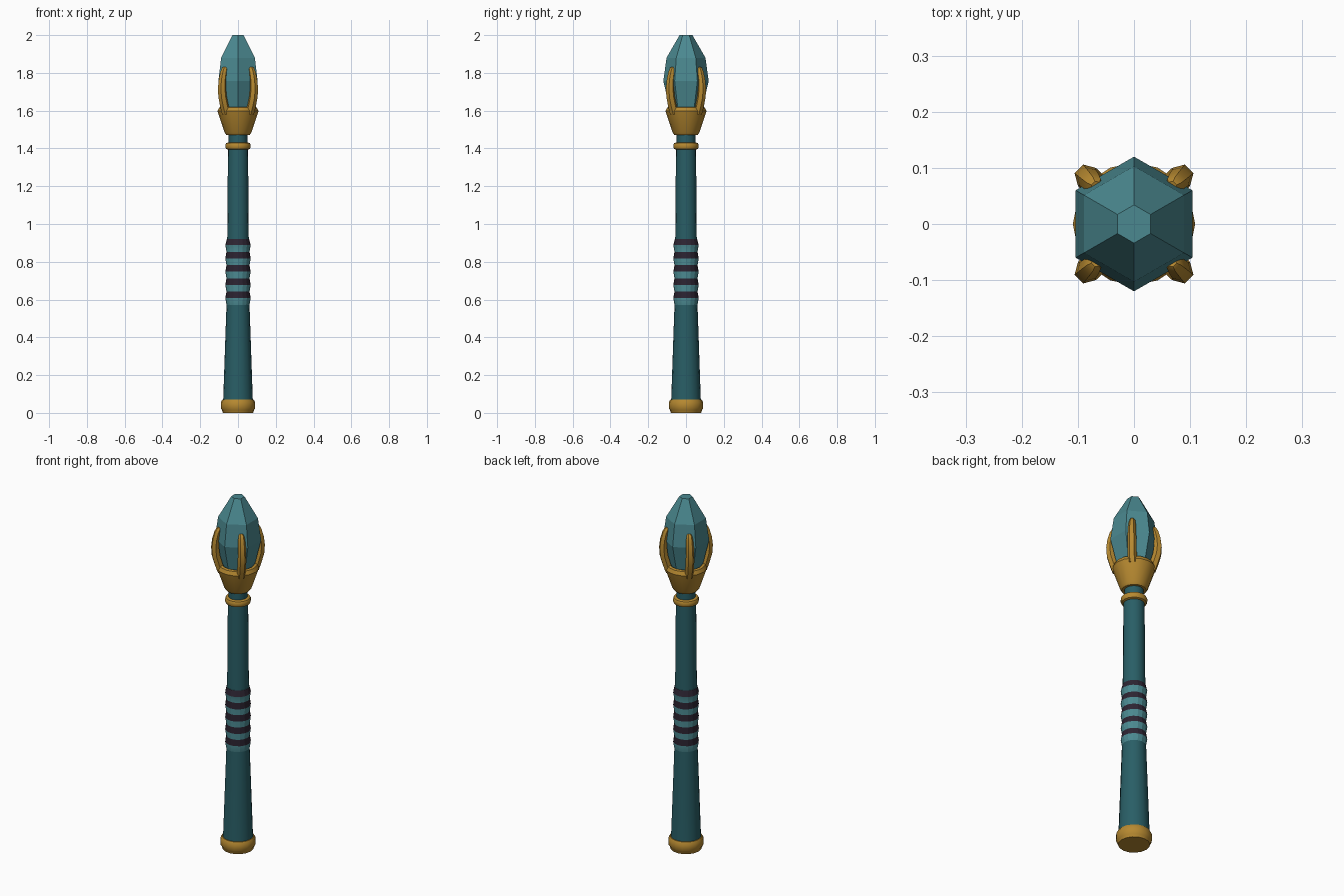
import bpy, bmesh, math
from mathutils import Vector

old = bpy.data.objects.get("Cube")
if old:
    bpy.data.objects.remove(old, do_unlink=True)


def make_material(name, rgb):
    mat = bpy.data.materials.new(name)
    mat.use_nodes = True
    mat.diffuse_color = (*rgb, 1)
    mat.node_tree.nodes["Principled BSDF"].inputs["Base Color"].default_value = (*rgb, 1)
    return mat


DARK_TEAL = make_material("dark_teal", (0.022, 0.112, 0.132))
LIGHT_TEAL = make_material("light_teal", (0.07, 0.25, 0.28))
GOLD = make_material("gold", (0.47, 0.25, 0.03))
DARK = make_material("dark_wrap", (0.026, 0.018, 0.032))


def finish(obj, angle):
    """Smooth shade an object, keeping edges above the angle sharp."""
    bpy.ops.object.select_all(action="DESELECT")
    obj.select_set(True)
    bpy.context.view_layer.objects.active = obj
    bpy.ops.object.shade_smooth_by_angle(angle=math.radians(angle))


def lathe(name, profile, mats, sides=16, smooth=35, pick=lambda seg: 0):
    """Revolve (radius, z) points round the z axis and cap both ends."""
    bm = bmesh.new()
    rings = []
    for r, z in profile:
        angles = [math.pi / 2 + math.tau * i / sides for i in range(sides)]
        rings.append([bm.verts.new((r * math.cos(a), r * math.sin(a), z)) for a in angles])
    for seg, (low, high) in enumerate(zip(rings, rings[1:])):
        for i in range(sides):
            j = (i + 1) % sides
            face = bm.faces.new((low[i], low[j], high[j], high[i]))
            face.material_index = pick(seg)
    bm.faces.new(rings[0][::-1])
    bm.faces.new(rings[-1])
    bmesh.ops.recalc_face_normals(bm, faces=bm.faces)
    mesh = bpy.data.meshes.new(name)
    bm.to_mesh(mesh)
    bm.free()
    for mat in mats:
        mesh.materials.append(mat)
    obj = bpy.data.objects.new(name, mesh)
    bpy.context.collection.objects.link(obj)
    if smooth:
        finish(obj, smooth)
    return obj


# Handle: pommel, tapered shaft and collar
lathe("pommel", [(0.08, 0), (0.085, 0.015), (0.091, 0.025), (0.091, 0.055), (0.083, 0.07)], [GOLD])
lathe("shaft", [(0.079, 0.05), (0.061, 0.57), (0.057, 0.92), (0.053, 1.41)], [DARK_TEAL])
lathe("neck", [(0.049, 1.4), (0.049, 1.5)], [DARK_TEAL])
lathe("collar", [(0.052, 1.393), (0.063, 1.398), (0.067, 1.406), (0.067, 1.42),
                 (0.063, 1.428), (0.049, 1.432)], [GOLD])

# Grip: saw-tooth ribs, teal underneath and dark on top
ribs = []
for i in range(5):
    base = 0.572 + i * 0.07
    ribs += [(0.061, base), (0.067, base + 0.036)]
ribs.append((0.059, 0.921))
lathe("grip", ribs, [LIGHT_TEAL, DARK], smooth=20, pick=lambda seg: seg % 2)

# Cup holding the crystal
lathe("cup", [(0.062, 1.472), (0.071, 1.485), (0.105, 1.585), (0.109, 1.597),
              (0.1, 1.617), (0.086, 1.62), (0.075, 1.595)], [GOLD])

# Six-sided crystal
lathe("crystal", [(0.06, 1.56), (0.088, 1.62), (0.12, 1.757), (0.103, 1.88), (0.034, 2.0)],
      [LIGHT_TEAL], sides=6, smooth=0)

# Claws: one curved prong, repeated on the diagonals
path = [(0.088, 1.585, 1.0), (0.102, 1.625, 1.0), (0.116, 1.675, 1.0), (0.12, 1.72, 0.95),
        (0.116, 1.765, 0.88), (0.107, 1.803, 0.78), (0.099, 1.822, 0.65), (0.096, 1.829, 0.4)]
curve = bpy.data.curves.new("claw_curve", "CURVE")
curve.dimensions = "3D"
curve.bevel_depth = 0.023
curve.bevel_resolution = 1
curve.use_fill_caps = True
spline = curve.splines.new("POLY")
spline.points.add(len(path) - 1)
for point, (r, z, size) in zip(spline.points, path):
    point.co = (r, 0, z, 1)
    point.radius = size
claw = bpy.data.objects.new("claw_1", curve)
bpy.context.collection.objects.link(claw)
bpy.ops.object.select_all(action="DESELECT")
claw.select_set(True)
bpy.context.view_layer.objects.active = claw
bpy.ops.object.convert(target="MESH")
claw = bpy.context.view_layer.objects.active
claw.data.materials.clear()
claw.data.materials.append(GOLD)
finish(claw, 30)
for i in range(4):
    prong = claw if i == 0 else claw.copy()
    prong.name = f"claw_{i + 1}"
    if i:
        bpy.context.collection.objects.link(prong)
    prong.rotation_euler.z = math.pi / 4 + i * math.pi / 2
